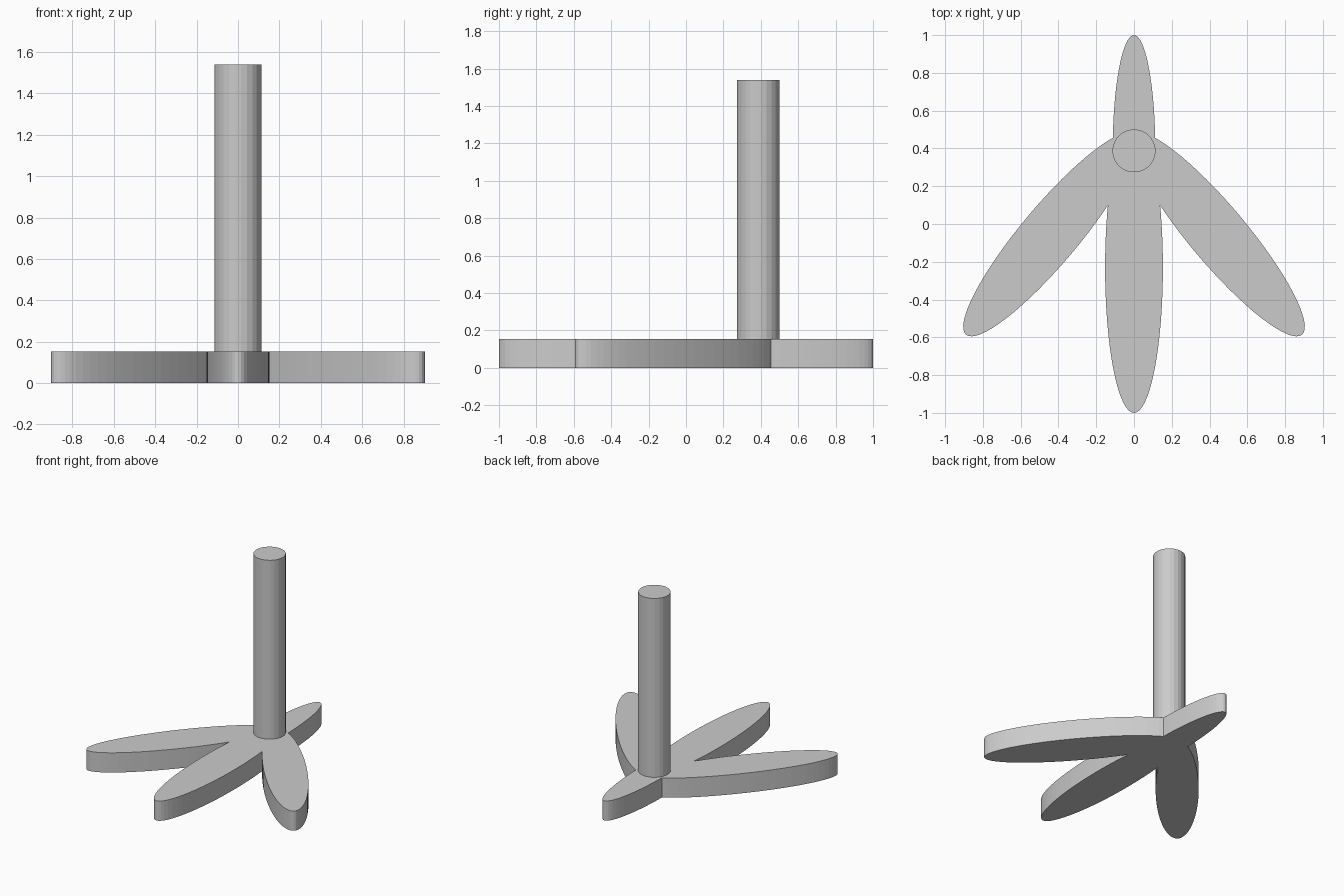
import bpy, bmesh
from math import sin, cos, pi, radians

if "Cube" in bpy.data.objects:
    bpy.data.objects.remove(bpy.data.objects["Cube"])

BASE_H, TOP = 0.153, 1.54


def prism(name, center, a, b, angle, z0, z1, sides, phase=0.0):
    """Upright prism over an ellipse whose long axis is turned by angle."""
    bm = bmesh.new()
    ring = []
    for i in range(sides):
        t = 2 * pi * i / sides + phase
        u, v = a * cos(t), b * sin(t)
        ring.append(bm.verts.new((center[0] + u * cos(angle) - v * sin(angle),
                                  center[1] + u * sin(angle) + v * cos(angle), z0)))
    face = bm.faces.new(ring)
    ext = bmesh.ops.extrude_face_region(bm, geom=[face])
    top = [g for g in ext["geom"] if isinstance(g, bmesh.types.BMVert)]
    bmesh.ops.translate(bm, verts=top, vec=(0, 0, z1 - z0))
    bmesh.ops.recalc_face_normals(bm, faces=bm.faces)
    mesh = bpy.data.meshes.new(name)
    bm.to_mesh(mesh)
    bm.free()
    obj = bpy.data.objects.new(name, mesh)
    bpy.context.collection.objects.link(obj)
    return obj


# Leaf-shaped feet: front, back and a mirrored pair at the sides
base = prism("base", (0, -0.23), 0.77, 0.153, -pi / 2, 0, BASE_H, 64)
feet = [prism("back_foot", (0, 0.387), 0.613, 0.113, pi / 2, 0, BASE_H, 64)]
for s, side in ((1, "right"), (-1, "left")):
    angle = radians(-50) if s > 0 else radians(-130)
    feet.append(prism(side + "_foot", (s * 0.444, -0.055), 0.693, 0.152,
                      angle, 0, BASE_H, 64))

# Merge the feet into one flat base
for foot in feet:
    mod = base.modifiers.new("join_" + foot.name, "BOOLEAN")
    mod.operation = "UNION"
    mod.solver = "EXACT"
    mod.object = foot
bpy.context.view_layer.update()
merged = bpy.data.meshes.new_from_object(
    base.evaluated_get(bpy.context.evaluated_depsgraph_get()))
base.modifiers.clear()
base.data = merged
for foot in feet:
    bpy.data.objects.remove(foot)

# Round post standing where the feet meet
prism("post", (0, 0.387), 0.114, 0.114, 0, BASE_H, TOP, 24, pi / 24)
